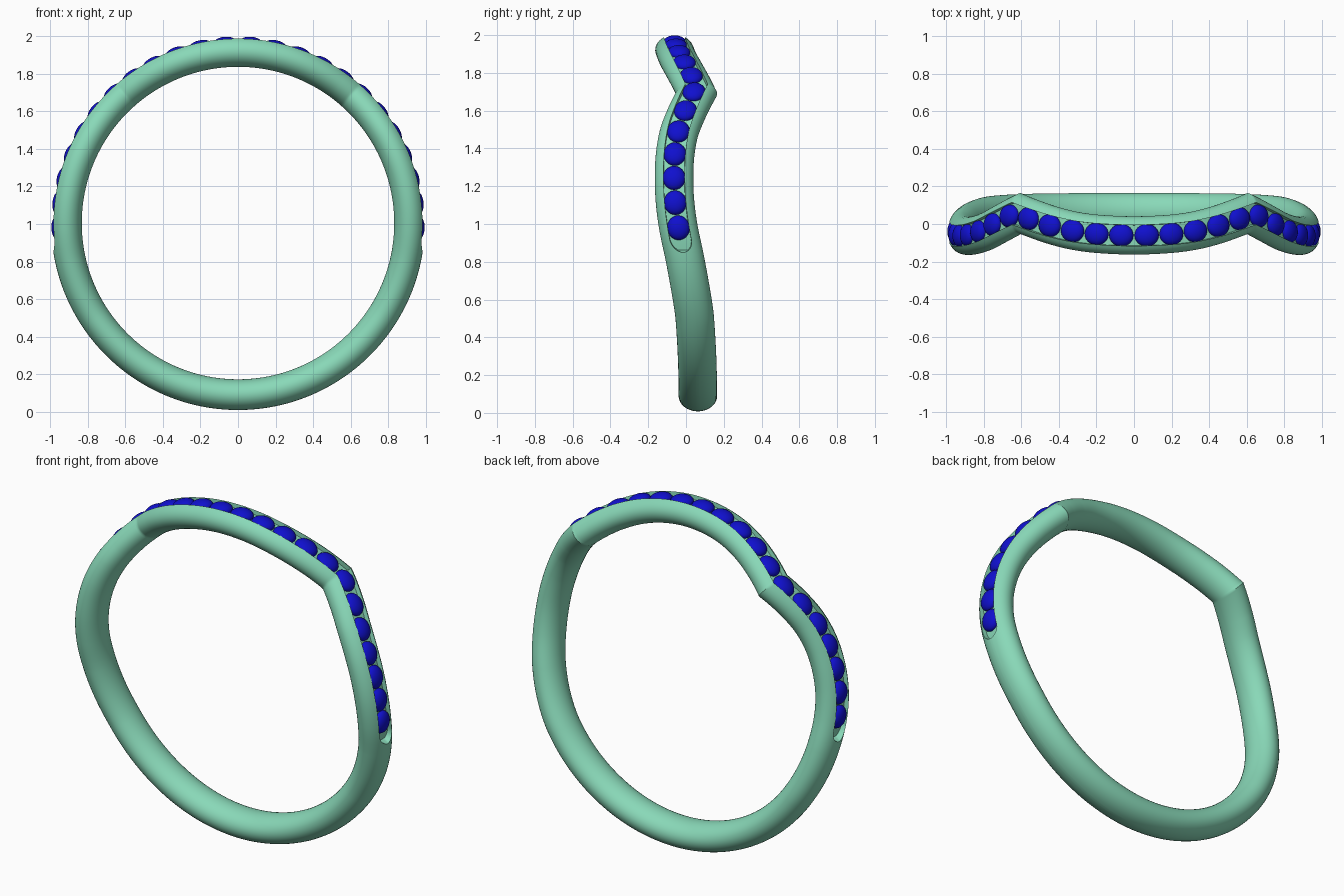
import bpy, bmesh
from math import sin, cos, radians, sqrt, pi, asin
from mathutils import Vector, Matrix

if "Cube" in bpy.data.objects:
    bpy.data.objects.remove(bpy.data.objects["Cube"])

ZC, R = 1.005, 0.915          # ring centre height and centre-line radius
A, B = 0.082, 0.102           # band section: radial and sideways half sizes
GROOVE, FLOOR, END = 0.056, 0.957, 99.0
# sideways wave of the band: angle from the top (degrees), y
WAVE_TOP = [(0, -.061), (12, -.053), (20, -.037), (28, -.008), (36, .029), (41.5, .056)]
WAVE_SIDE = [(41.5, .056), (51.4, -.001), (59, -.038), (67, -.058), (75, -.063), (83, -.058),
             (91.5, -.040), (102.5, -.004), (115, .03), (124, .047), (145, .060), (180, .063)]


def hermite(pts, t):
    n = len(pts)

    def slope(i):
        if i == 0 and pts[0][0] == 0 or pts[i][0] == 180:
            return 0
        p, q = pts[max(i - 1, 0)], pts[min(i + 1, n - 1)]
        return (q[1] - p[1]) / (q[0] - p[0])
    i = max(k for k in range(n - 1) if pts[k][0] <= t or k == 0)
    (x0, y0), (x1, y1) = pts[i], pts[i + 1]
    h = x1 - x0
    u = (t - x0) / h
    return (y0 * (2*u**3 - 3*u**2 + 1) + y1 * (3*u**2 - 2*u**3)
            + h * slope(i) * (u**3 - 2*u**2 + u) + h * slope(i + 1) * (u**3 - u**2))


def wave(deg):
    t = abs(deg)
    t = 360 - t if t > 180 else t
    return hermite(WAVE_TOP if t < 41.5 else WAVE_SIDE, t)


def incline(deg, d=0.25):
    return (wave(deg + d) - wave(deg - d)) / (2 * radians(d) * R)


def point(deg, r, y):
    t = radians(deg)
    return Vector((r * sin(t), y, ZC + r * cos(t)))


def material(name, col):
    m = bpy.data.materials.new(name)
    m.diffuse_color = col
    m.use_nodes = True
    m.node_tree.nodes["Principled BSDF"].inputs["Base Color"].default_value = m.diffuse_color
    return m


def finish(bm, name, mat, angle):
    bmesh.ops.recalc_face_normals(bm, faces=bm.faces)
    me = bpy.data.meshes.new(name)
    bm.to_mesh(me)
    bm.free()
    me.materials.append(mat)
    ob = bpy.data.objects.new(name, me)
    bpy.context.collection.objects.link(ob)
    bpy.context.view_layer.objects.active = ob
    ob.select_set(True)
    bpy.ops.object.shade_smooth_by_angle(angle=radians(angle))
    ob.select_set(False)
    return ob


# Band: oval section swept round the wavy path, with a stone channel over the top half
bm = bmesh.new()
rings = []
N = 36
for k in range(720):
    deg = -180 + k * 0.5
    t = abs(deg)
    s = max(abs(incline(deg - .6)), abs(incline(deg + .6))) if abs(t - 41.5) < 0.6 else abs(incline(deg))
    stretch = sqrt(1 + s * s)
    w = GROOVE
    if t > END - 4:                      # rounded channel end
        w *= sqrt(max(0, 1 - ((t - END + 4) / 4) ** 2))
    w = max(w, 0.008)
    p0 = asin(w / B)
    sec = []
    for i in range(N):
        p = p0 + (2 * pi - 2 * p0) * i / (N - 1)
        sec.append((R + A * cos(p), B * sin(p)))
    for f in (-.97, -.33, .33, .97):
        r = FLOOR if t < END else R + A * sqrt(1 - (w * f / B) ** 2)
        sec.append((r, w * f))
    rings.append([bm.verts.new(point(deg, r, wave(deg) + y * stretch)) for r, y in sec])
for k, a in enumerate(rings):
    b = rings[(k + 1) % len(rings)]
    for i in range(len(a)):
        j = (i + 1) % len(a)
        bm.faces.new((a[i], a[j], b[j], b[i]))
finish(bm, "ring_band", material("green_metal", (.25, .69, .48, 1)), 35)

# Stones: row of shallow domed stones following the channel
blue = material("blue_stone", (.005, .005, .62, 1))
for side in (-1, 1):
    for i in range(12):
        deg = side * (4.05 + 7.95 * i)
        radial = (point(deg, 1, 0) - Vector((0, 0, ZC))).normalized()
        t = radians(deg)
        tangent = Vector((cos(t), incline(deg, 1), -sin(t))).normalized()
        across = radial.cross(tangent)
        rot = Matrix((tangent, across, radial)).transposed().to_4x4()
        mat = Matrix.Translation(point(deg, 0.960, wave(deg))) @ rot @ Matrix.Diagonal((.065, .060, .036, 1))
        bm = bmesh.new()
        bmesh.ops.create_uvsphere(bm, u_segments=24, v_segments=14, radius=1, matrix=mat)
        finish(bm, f"stone_{'left' if side < 0 else 'right'}_{i + 1}", blue, 40)
